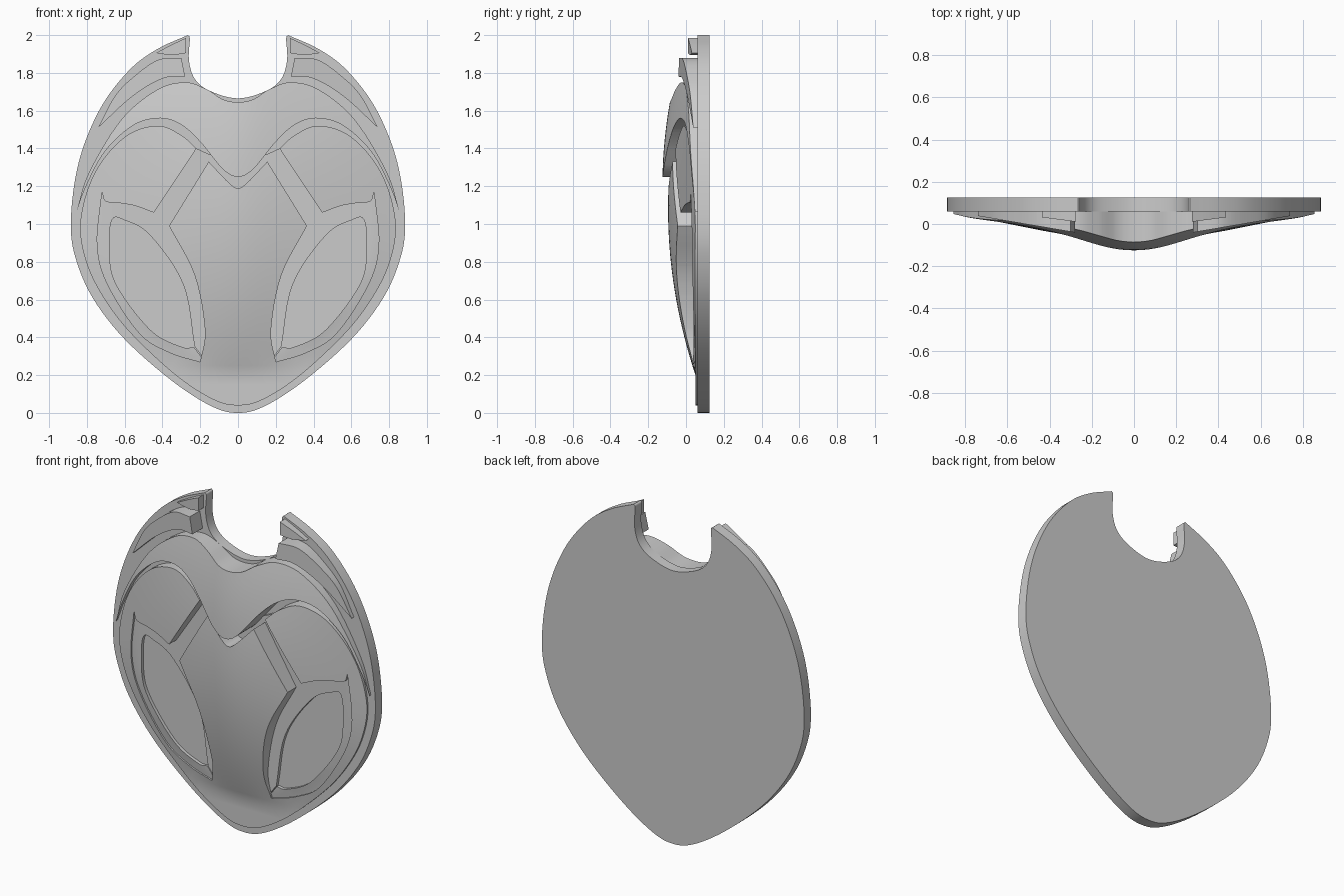
import bpy, bmesh, math

if "Cube" in bpy.data.objects:
    bpy.data.objects.remove(bpy.data.objects["Cube"], do_unlink=True)

GREY = bpy.data.materials.new("plain grey")
GREY.use_nodes = True
GREY.diffuse_color = (0.6, 0.6, 0.6, 1)
GREY.node_tree.nodes["Principled BSDF"].inputs["Base Color"].default_value = (0.6, 0.6, 0.6, 1)

PLATE_FRONT, PLATE_BACK = 0.06, 0.125


# ---- outline helpers -------------------------------------------------------
def smooth(points, steps=6):
    """Catmull-Rom curve through the points, symmetric where it meets x = 0."""
    def beyond(end, near):
        if end[0] == 0:
            return (-near[0], near[1])
        return (2 * end[0] - near[0], 2 * end[1] - near[1])
    p = [beyond(points[0], points[1])] + points + [beyond(points[-1], points[-2])]
    out = []
    for a, b, c, d in zip(p, p[1:], p[2:], p[3:]):
        for i in range(steps):
            t = i / steps
            out.append(tuple(
                b[k] + 0.5 * t * (c[k] - a[k] + t * (2 * a[k] - 5 * b[k] + 4 * c[k] - d[k]
                                  + t * (3 * (b[k] - c[k]) + d[k] - a[k])))
                for k in (0, 1)))
    return out + [points[-1]]


def path(*segments):
    """Join smooth segments, leaving a sharp corner where they meet."""
    out = []
    for seg in segments:
        for p in (smooth(seg) if len(seg) > 2 else seg):
            if not out or math.dist(p, out[-1]) > 1e-4:
                out.append(p)
    if math.dist(out[0], out[-1]) < 1e-4:
        out.pop()
    return out


def symmetric(half):
    return half + [(-x, z) for x, z in reversed(half) if x > 1e-6]


def flip(outline, side):
    return [(side * x, z) for x, z in outline]


# ---- surface heights (y of the front face) ---------------------------------
def ridge(x):
    return math.hypot(x, 0.15) - 0.15


def body_y(x, z):
    t = min(1, max(0, (0.95 - z) / 0.92))
    half_width = 0.04 + 0.8 * (1 - t * t)
    crown = min(0.05, -0.095 + 0.187 * (1.08 - z) ** 2)
    return 0.05 - (0.05 - crown) * max(0, 1 - ridge(x) / ridge(half_width))


def floor_y(x, z):
    return min(0.056, max(0.04, body_y(x, z) + 0.01))


def brow_y(x, z):
    return min(0.052, -0.125 + 0.24 * ridge(x) + 0.2 * max(0, z - 1.2) ** 2)


def horn_y(x, z):
    return min(0.05, -0.04 + 0.17 * (abs(x) - 0.28))


def tip_y(x, z):
    return 0.01 + 0.13 * (abs(x) - 0.27)


# ---- panel builder ---------------------------------------------------------
def panel(name, outline, front, back, bevel=0.0, grid=0.05):
    """Cut a flat outline into a grid, lift it onto a surface, give it walls."""
    bm = bmesh.new()
    face = bm.faces.new([bm.verts.new((x, 0, z)) for x, z in outline])
    if bevel:
        bmesh.ops.inset_region(bm, faces=[face], thickness=bevel,
                               use_boundary=True, use_even_offset=False)
    if grid:
        for axis, low, high in ((0, -0.9, 0.9), (2, 0, 2)):
            for i in range(int((high - low) / grid) + 1):
                co, no = [0, 0, 0], [0, 0, 0]
                co[axis], no[axis] = low + i * grid, 1
                bmesh.ops.bisect_plane(bm, geom=bm.verts[:] + bm.edges[:] + bm.faces[:],
                                       dist=1e-5, plane_co=co, plane_no=no)
    for v in bm.verts:
        drop = bevel * 0.6 if v.is_boundary else 0
        v.co.y = min(front(v.co.x, v.co.z) + drop, back - 0.002)
    rim = [e for e in bm.edges if e.is_boundary]
    walls = bmesh.ops.extrude_edge_only(bm, edges=rim)["geom"]
    for v in walls:
        if isinstance(v, bmesh.types.BMVert):
            v.co.y = back
    bmesh.ops.edgeloop_fill(bm, edges=[e for e in bm.edges if e.is_boundary])
    bmesh.ops.recalc_face_normals(bm, faces=bm.faces[:])
    for f in bm.faces:
        f.smooth = True
    mesh = bpy.data.meshes.new(name)
    bm.to_mesh(mesh)
    bm.free()
    mesh.set_sharp_from_angle(angle=math.radians(38))
    mesh.materials.append(GREY)
    obj = bpy.data.objects.new(name, mesh)
    bpy.context.collection.objects.link(obj)
    return obj


# ---- back plate with the notch at the top ----------------------------------
plate = path(
    [(0, 0), (0.14, 0.035), (0.35, 0.17), (0.6, 0.39), (0.77, 0.61), (0.86, 0.82),
     (0.885, 1.0), (0.86, 1.25), (0.8, 1.46), (0.7, 1.66), (0.56, 1.83), (0.42, 1.93),
     (0.265, 2.0)],
    [(0.265, 2.0), (0.255, 1.98), (0.26, 1.87), (0.23, 1.77), (0.15, 1.705), (0, 1.665)])
panel("back_plate", symmetric(plate), lambda x, z: PLATE_FRONT, PLATE_BACK, grid=0)

# ---- domed body: outer rim, cheek wings and centre panel -------------------
body_edge = [(0, 0.04), (0.13, 0.07), (0.33, 0.2), (0.58, 0.435), (0.73, 0.64),
             (0.81, 0.82), (0.835, 1.0), (0.79, 1.2), (0.7, 1.36), (0.57, 1.48),
             (0.42, 1.52), (0.3, 1.47), (0.22, 1.4)]
body = path(
    body_edge,
    [(0.22, 1.4), (0.445, 1.06)],
    [(0.445, 1.06), (0.54, 1.095), (0.62, 1.11), (0.7, 1.12), (0.72, 1.17)],
    [(0.72, 1.17), (0.745, 0.89), (0.69, 0.68), (0.52, 0.42), (0.36, 0.32), (0.2, 0.27)],
    [(0.2, 0.27), (0.175, 0.44), (0.23, 0.73), (0.365, 0.99)],
    [(0.365, 0.99), (0.155, 1.33)],
    [(0.155, 1.33), (0.05, 1.22), (0, 1.19)])
panel("domed_body", symmetric(body), body_y, PLATE_FRONT, bevel=0.006)

# ---- sunken floor with an eye opening on each side -------------------------
eye = path(
    [(0.23, 0.352), (0.29, 0.68), (0.465, 0.94), (0.6, 1.02), (0.665, 1.025),
     (0.68, 0.89), (0.65, 0.69), (0.465, 0.44), (0.3, 0.35), (0.234, 0.349)])
floor = path(body_edge, [(0.22, 1.4), (0, 1.3)], [(0, 1.3), (0, 0.044)]) + eye
for side, word in ((1, "left"), (-1, "right")):
    panel(word + "_eye_surround", flip(floor, side), floor_y, PLATE_FRONT)

# ---- brow sweeping over both eyes ------------------------------------------
brow = path(
    [(0, 1.25), (0.08, 1.29), (0.2, 1.435), (0.3, 1.525), (0.41, 1.56), (0.55, 1.525),
     (0.7, 1.39), (0.8, 1.21), (0.855, 1.065)],
    [(0.855, 1.065), (0.79, 1.27), (0.62, 1.55), (0.43, 1.71), (0.28, 1.75),
     (0.17, 1.715), (0.08, 1.66), (0, 1.645)])
panel("brow", symmetric(brow), brow_y, PLATE_FRONT, bevel=0.018)

# ---- horns and small tips beside the notch ---------------------------------
horn = path(
    [(0.28, 1.78), (0.4, 1.77), (0.56, 1.675), (0.74, 1.51)],
    [(0.74, 1.51), (0.65, 1.68), (0.54, 1.79), (0.42, 1.87), (0.3, 1.88)],
    [(0.3, 1.88), (0.28, 1.78)])
tip = path(
    [(0.275, 1.905), (0.35, 1.895), (0.435, 1.905)],
    [(0.435, 1.905), (0.35, 1.95), (0.275, 1.985)])
for side, word in ((1, "left"), (-1, "right")):
    panel(word + "_horn", flip(horn, side), horn_y, PLATE_FRONT, bevel=0.012)
    panel(word + "_tip", flip(tip, side), tip_y, PLATE_FRONT, bevel=0.01)
